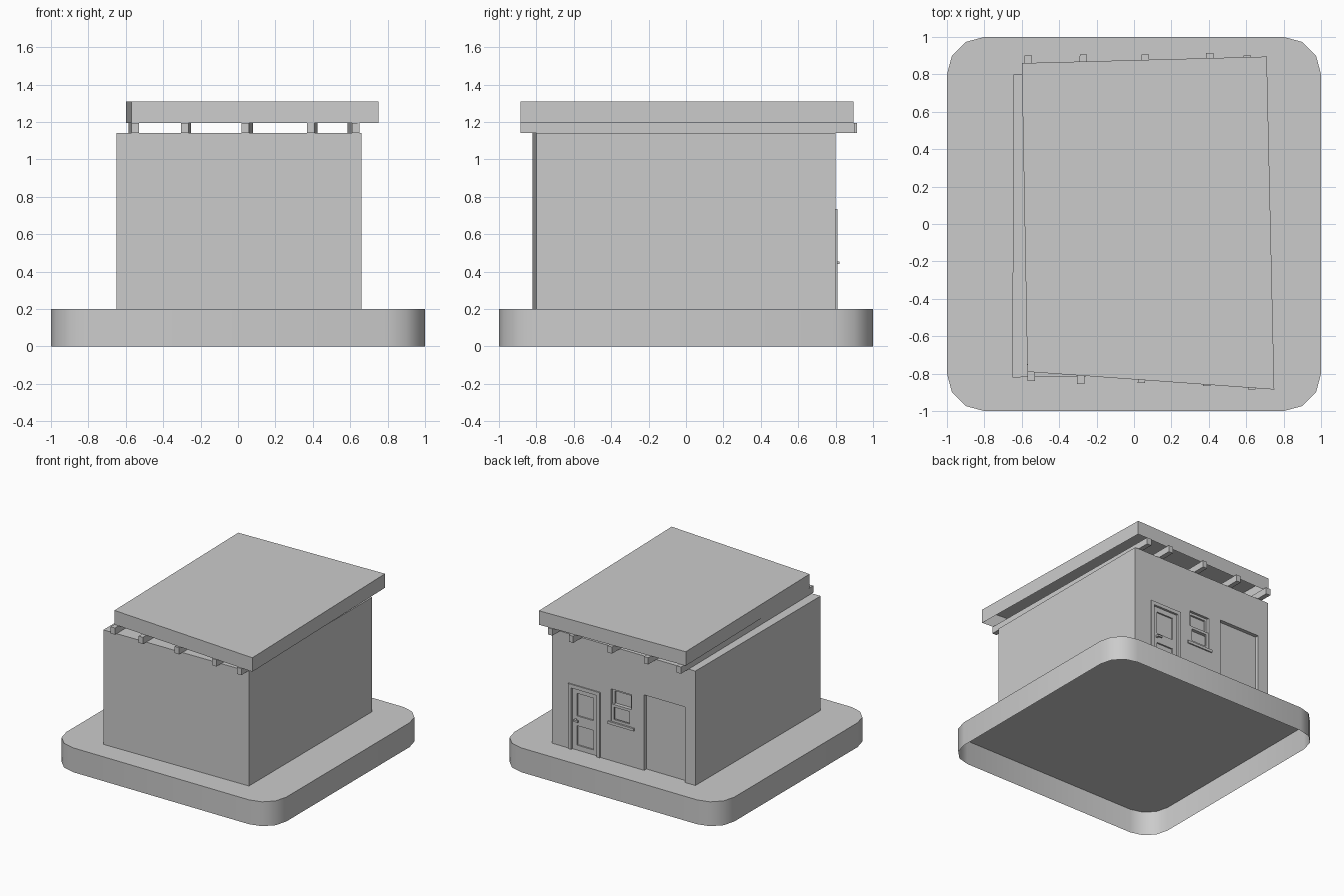
import bpy, bmesh, math

if "Cube" in bpy.data.objects:
    bpy.data.objects.remove(bpy.data.objects["Cube"])


def prism(name, pts, z0, z1, bottom=True):
    """Upright prism over a counter-clockwise outline, optionally open below."""
    bm = bmesh.new()
    lo = [bm.verts.new((x, y, z0)) for x, y in pts]
    hi = [bm.verts.new((x, y, z1)) for x, y in pts]
    n = len(pts)
    for i in range(n):
        j = (i + 1) % n
        bm.faces.new((lo[i], lo[j], hi[j], hi[i]))
    bm.faces.new(hi)
    if bottom:
        bm.faces.new(lo[::-1])
    me = bpy.data.meshes.new(name)
    bm.to_mesh(me)
    bm.free()
    ob = bpy.data.objects.new(name, me)
    bpy.context.collection.objects.link(ob)
    return ob


def box(name, x0, x1, y0, y1, z0, z1):
    return prism(name, [(x0, y0), (x1, y0), (x1, y1), (x0, y1)], z0, z1)


def cut(target, x0, x1, depth, z0, z1):
    """Recess a rectangle into the back wall."""
    c = box("wall_cutter", x0, x1, WALL - depth, WALL + 0.1, z0, z1)
    c.hide_render = True
    c.hide_viewport = True
    c.display_type = 'WIRE'
    m = target.modifiers.new("recess", 'BOOLEAN')
    m.operation = 'DIFFERENCE'
    m.solver = 'EXACT'
    m.object = c


def frame(name, x0, x1, z0, z1, w, y0, y1, bottom=True):
    """Rectangular frame made of jambs and rails."""
    box(name + "_jamb_a", x0, x0 + w, y0, y1, z0, z1)
    box(name + "_jamb_b", x1 - w, x1, y0, y1, z0, z1)
    box(name + "_head", x0 + w, x1 - w, y0, y1, z1 - w, z1)
    if bottom:
        box(name + "_foot", x0 + w, x1 - w, y0, y1, z0, z0 + w)


WALL = 0.80

# Base slab: rounded square, open underneath
outline = []
for k, (cx, cy) in enumerate([(0.8, 0.8), (-0.8, 0.8), (-0.8, -0.8), (0.8, -0.8)]):
    for s in range(4):
        a = math.radians(90 * k + 30 * s)
        outline.append((cx + 0.2 * math.cos(a), cy + 0.2 * math.sin(a)))
base = prism("base_slab", outline, 0, 0.2, bottom=False)
bpy.context.view_layer.objects.active = base
base.select_set(True)
bpy.ops.object.shade_smooth_by_angle(angle=math.radians(40))

# Slightly skewed house body
house = prism("house_walls", [(-0.65, -0.82), (0.66, -0.80), (0.66, WALL), (-0.645, WALL)], 0.2, 1.14)
cut(house, 0.245, 0.48, 0.02, 0.19, 0.705)     # door opening
cut(house, -0.065, 0.12, 0.035, 0.52, 0.79)    # window opening
cut(house, -0.55, -0.18, 0.03, 0.19, 0.82)     # wide doorway

# Crooked roof slab, open underneath
prism("roof", [(-0.57, -0.79), (0.75, -0.885), (0.71, 0.895), (-0.60, 0.86)], 1.195, 1.31, bottom=False)

# Roof joists: front x, back x, front y, back y
for fx, bx, fy, by in [(-0.57, -0.585, -0.84, 0.90), (-0.305, -0.29, -0.855, 0.905),
                       (0.02, 0.04, -0.85, 0.905), (0.37, 0.385, -0.865, 0.915),
                       (0.61, 0.585, -0.885, 0.90)]:
    prism("roof_joist", [(fx, fy), (fx + 0.04, fy), (bx + 0.04, by), (bx, by)], 1.14, 1.195)

# Door: trim, leaf with two recessed panels, handle
frame("door_trim", 0.217, 0.506, 0.2, 0.735, 0.03, WALL - 0.02, WALL + 0.01, bottom=False)
frame("door_upper", 0.247, 0.476, 0.44, 0.705, 0.04, WALL - 0.02, WALL - 0.008)
frame("door_lower", 0.247, 0.476, 0.2, 0.44, 0.04, WALL - 0.02, WALL - 0.008)
box("door_handle_stem", 0.435, 0.45, WALL - 0.01, WALL + 0.012, 0.44, 0.455)
box("door_handle", 0.41, 0.452, WALL + 0.01, WALL + 0.02, 0.44, 0.455)

# Sash window with a sill
frame("upper_sash", -0.065, 0.12, 0.645, 0.79, 0.02, WALL - 0.035, WALL - 0.02)
frame("lower_sash", -0.065, 0.12, 0.52, 0.665, 0.022, WALL - 0.02, WALL - 0.005)
box("window_sill", -0.09, 0.145, WALL - 0.03, WALL + 0.01, 0.50, 0.522)
